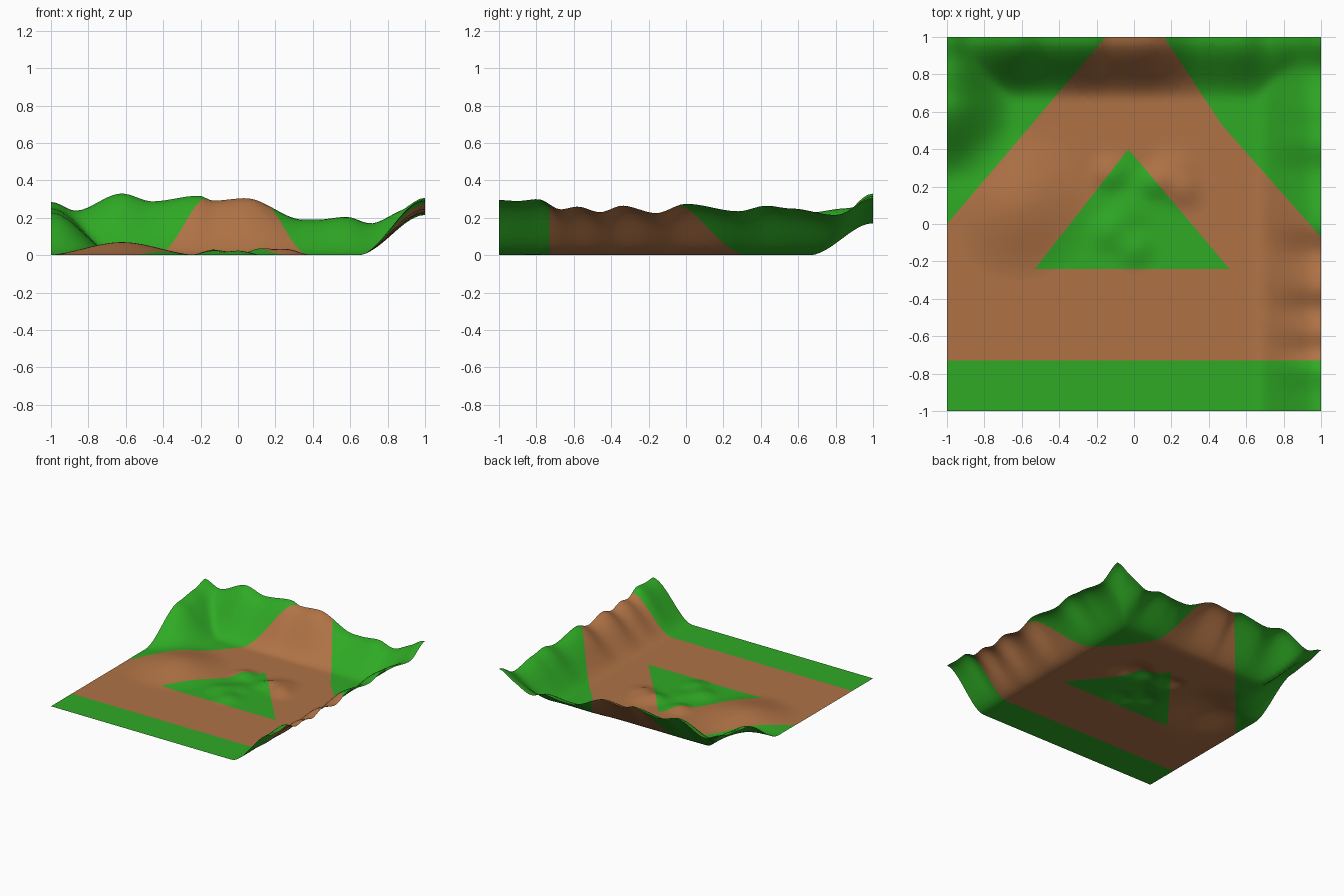
import bpy, bmesh, math
from mathutils import Vector

if "Cube" in bpy.data.objects:
    bpy.data.objects.remove(bpy.data.objects["Cube"])


def material(name, rgb):
    m = bpy.data.materials.new(name)
    m.diffuse_color = (*rgb, 1)
    m.use_nodes = True
    m.node_tree.nodes["Principled BSDF"].inputs["Base Color"].default_value = m.diffuse_color
    return m


def ease(a, b, v):
    t = min(1, max(0, (v - a) / (b - a)))
    return t * t * (3 - 2 * t)


def profile(pts, v):
    # smooth interpolation through (position, height) points
    for (a, ha), (b, hb) in zip(pts, pts[1:]):
        if v <= b:
            return ha + (hb - ha) * ease(a, b, v)
    return pts[-1][1]


# crest heights along the back, right and left edges
BACK = [(-1, .27), (-.88, .235), (-.62, .33), (-.46, .288), (-.21, .318), (-.13, .292),
        (.04, .305), (.35, .19), (.42, .19), (.58, .205), (.71, .17), (.88, .23), (1, .27)]
RIGHT = [(-1, .295), (-.9, .29), (-.79, .30), (-.67, .245), (-.58, .26), (-.46, .23),
         (-.34, .265), (-.16, .225), (0, .275), (.28, .235), (.43, .265),
         (.56, .25), (.8, .215), (1, .29)]
LEFT = [(-1, 0), (.22, 0), (.66, .228), (.85, .25), (1, .25)]

# low mounds: x, y, radius, height
MOUNDS = [(-.62, .1, .42, .07), (-.13, .27, .13, .03), (.2, .25, .18, .03),
          (.28, .17, .13, .02), (.1, .22, .12, .022), (-.13, -.04, .14, .025),
          (0, -.13, .14, .025), (-.04, .05, .15, .015)]


def height(x, y):
    walls = (profile(BACK, x) * ease(.66, 1, y),
             profile(RIGHT, y) * ease(.64, 1, x),
             profile(LEFT, y) * ease(-.64, -1, x))
    h = sum(w ** 8 for w in walls) ** .125
    for mx, my, r, mh in MOUNDS:
        h += mh * ease(r, 0, math.hypot(x - mx, y - my))
    return h


# painted boundary lines
LEFT_LINE = ((-1, 0), (-.15, 1))
RIGHT_LOW = ((1, -.07), (.47, .53))
RIGHT_HIGH = ((.47, .53), (.16, 1))
FRONT_LINE = ((-1, -.73), (1, -.73))
INNER = [((-.53, -.24), (.51, -.24)), ((.51, -.24), (-.03, .4)), ((-.03, .4), (-.53, -.24))]


def side(line, p):
    # positive when p lies left of the line
    (ax, ay), (bx, by) = line
    return (bx - ax) * (p.y - ay) - (by - ay) * (p.x - ax)


def is_path(p):
    outer = (side(LEFT_LINE, p) < 0 and side(FRONT_LINE, p) > 0
             and (side(RIGHT_LOW, p) > 0 or side(RIGHT_HIGH, p) > 0))
    return outer and not all(side(l, p) > 0 for l in INNER)


# terrain sheet, cut along the painted lines and then raised
bm = bmesh.new()
bmesh.ops.create_grid(bm, x_segments=72, y_segments=72, size=1)
for (ax, ay), (bx, by) in [LEFT_LINE, RIGHT_LOW, RIGHT_HIGH, FRONT_LINE] + INNER:
    bmesh.ops.bisect_plane(bm, geom=bm.verts[:] + bm.edges[:] + bm.faces[:], dist=1e-5,
                           plane_co=Vector((ax, ay, 0)),
                           plane_no=Vector((ay - by, bx - ax, 0)).normalized())
for f in bm.faces:
    f.material_index = int(is_path(f.calc_center_median()))
    f.smooth = True
for v in bm.verts:
    v.co.z = height(v.co.x, v.co.y)
bm.normal_update()

mesh = bpy.data.meshes.new("terrain")
bm.to_mesh(mesh)
bm.free()
mesh.materials.append(material("grass green", (.028, .40, .018)))
mesh.materials.append(material("dirt brown", (.43, .17, .06)))
terrain = bpy.data.objects.new("terrain", mesh)
bpy.context.collection.objects.link(terrain)
